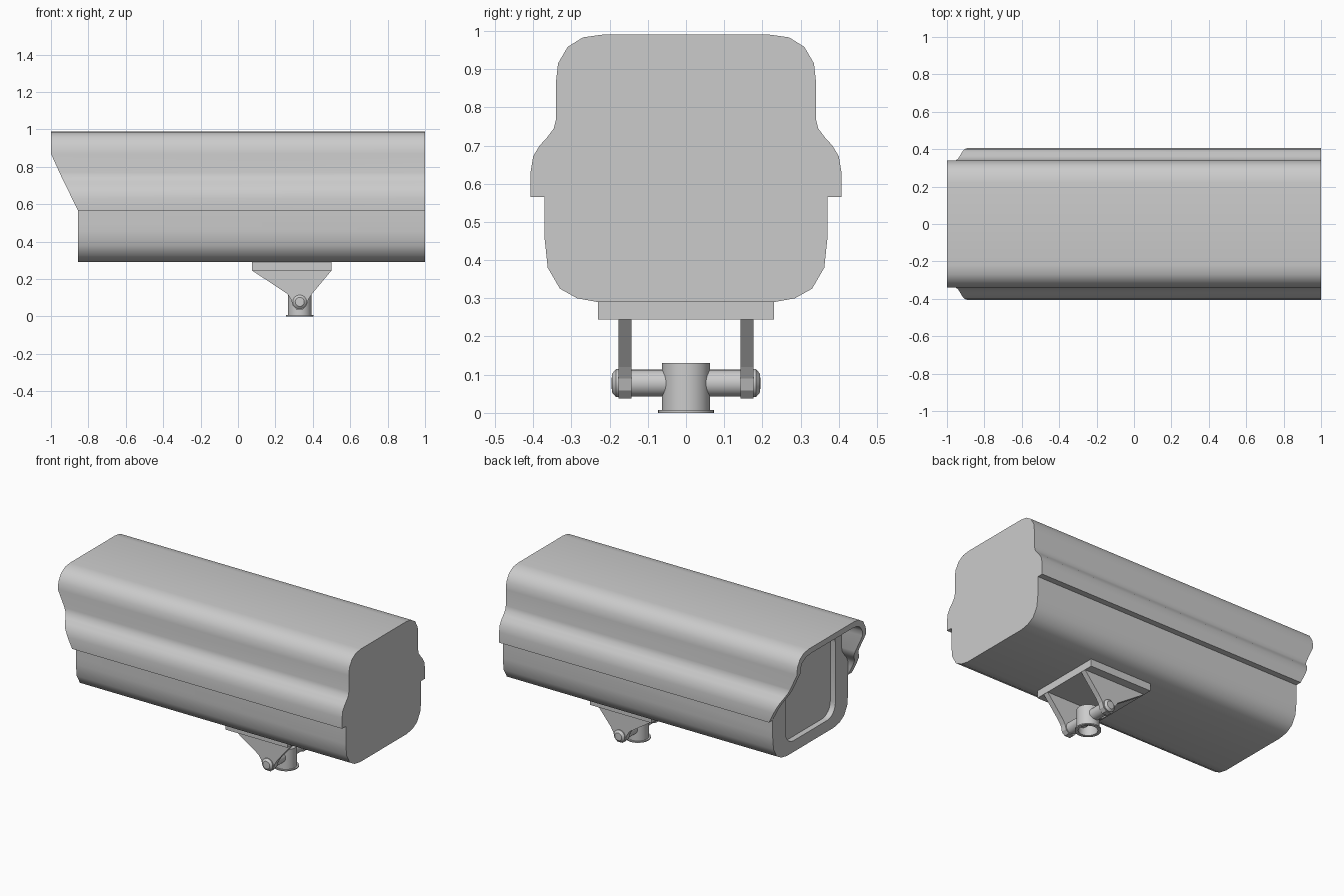
import bpy, bmesh, math
from mathutils import Matrix, Vector

cube = bpy.data.objects.get("Cube")
if cube:
    bpy.data.objects.remove(cube, do_unlink=True)

grey = bpy.data.materials.new("light_grey")
grey.use_nodes = True
grey.diffuse_color = (0.6, 0.6, 0.6, 1)
grey.node_tree.nodes["Principled BSDF"].inputs["Base Color"].default_value = (0.6, 0.6, 0.6, 1)


def make(name, bm):
    bmesh.ops.recalc_face_normals(bm, faces=bm.faces)
    mesh = bpy.data.meshes.new(name)
    bm.to_mesh(mesh)
    bm.free()
    mesh.materials.append(grey)
    obj = bpy.data.objects.new(name, mesh)
    bpy.context.collection.objects.link(obj)
    return obj


def smooth(obj, angle=35):
    bpy.ops.object.select_all(action='DESELECT')
    obj.select_set(True)
    bpy.context.view_layer.objects.active = obj
    bpy.ops.object.shade_smooth_by_angle(angle=math.radians(angle))


def prism(name, points, axis, start, end):
    """Extrude a closed outline along x (points are y, z) or y (points are x, z)."""
    bm = bmesh.new()
    place = (lambda a, b: (start, a, b)) if axis == 'x' else (lambda a, b: (a, start, b))
    face = bm.faces.new([bm.verts.new(place(a, b)) for a, b in points])
    new = bmesh.ops.extrude_face_region(bm, geom=[face])["geom"]
    move = Vector((end - start, 0, 0) if axis == 'x' else (0, end - start, 0))
    bmesh.ops.translate(bm, vec=move, verts=[v for v in new if isinstance(v, bmesh.types.BMVert)])
    return make(name, bm)


def lathe(name, profile, location, lying=False, steps=32):
    """Spin a (radius, height) profile about z, or lay its axis along y."""
    bm = bmesh.new()
    verts = [bm.verts.new((r, 0, z)) for r, z in profile]
    edges = [bm.edges.new(pair) for pair in zip(verts, verts[1:])]
    bmesh.ops.spin(bm, geom=verts + edges, axis=(0, 0, 1), cent=(0, 0, 0),
                   angle=math.tau, steps=steps)
    bmesh.ops.remove_doubles(bm, verts=bm.verts, dist=0.0001)
    turn = Matrix.Rotation(math.pi / 2, 4, 'X') if lying else Matrix.Identity(4)
    bmesh.ops.transform(bm, matrix=Matrix.Translation(location) @ turn, verts=bm.verts)
    obj = make(name, bm)
    smooth(obj)
    return obj


def mirrored(half):
    return half + [(-y, z) for y, z in reversed(half)]


def cut(obj, cutter):
    mod = obj.modifiers.new("cut", 'BOOLEAN')
    mod.operation, mod.solver, mod.object = 'DIFFERENCE', 'EXACT', cutter
    bpy.context.view_layer.objects.active = obj
    bpy.ops.object.modifier_apply(modifier=mod.name)
    bpy.data.objects.remove(cutter, do_unlink=True)


FRONT = -0.855

# Housing: hood and lower tray in one section
outer = mirrored([(.22, .99), (.27, .983), (.31, .958), (.335, .915), (.34, .87), (.34, .77),
                  (.346, .745), (.363, .722), (.383, .70), (.40, .672), (.407, .63),
                  (.407, .565), (.37, .565), (.37, .455), (.362, .38), (.33, .325),
                  (.285, .30), (.23, .29)])
housing = prism("camera_housing", outer, 'x', -1, 1)

# Slanted nose under the hood
cut(housing, prism("nose_cutter", [(-1.1, .87), (-1, .87), (-.95, .76), (-.86, .575),
                                   (FRONT, .565), (FRONT, .2), (-1.1, .2)], 'y', -.6, .6))

# Hollow beneath the hood's overhang
inner = mirrored([(.2, .955), (.25, .95), (.285, .93), (.302, .9), (.305, .87), (.305, .76),
                  (.313, .73), (.335, .70), (.357, .675), (.367, .65), (.37, .62), (.37, .5)])
cut(housing, prism("hollow_cutter", inner, 'x', -1.1, FRONT))

# Recessed window with rounded corners
window = []
for quarter, (sy, cz) in enumerate([(1, .81), (-1, .81), (-1, .44), (1, .44)]):
    for step in range(7):
        a = (quarter + step / 6) * math.pi / 2
        window.append((sy * .165 + .08 * math.cos(a), cz + .08 * math.sin(a)))
cut(housing, prism("window_cutter", window, 'x', -1.1, FRONT + .035))
smooth(housing)

# Mounting plate
prism("mount_plate", [(.075, .245), (.5, .245), (.5, .295), (.075, .295)], 'y', -.23, .23)

# Bracket ears and pin heads on both sides
PIN_X, PIN_Z = .33, .078
ear = [(.075, .246), (.265, .12), (.284, .09), (.293, .058), (.312, .038), (.348, .038),
       (.367, .058), (.376, .09), (.395, .12), (.5, .246)]
for side, s in (("left", -1), ("right", 1)):
    prism(side + "_bracket_ear", ear, 'y', s * .143, s * .177)
    lathe(side + "_pin_head", [(0, -s * .176), (.037, -s * .176), (.037, -s * .183),
                               (.024, -s * .194), (0, -s * .195)], (PIN_X, 0, PIN_Z), True)

# Cross pin
lathe("cross_pin", [(.035, -.15), (.035, -.055), (.035, .055), (.035, .15)],
      (PIN_X, 0, PIN_Z), True)

# Hollow stem with a flange at its foot
lathe("stem", [(0, .13), (.063, .13), (.063, .007), (.073, .007), (.073, 0),
               (.054, 0), (.054, .12), (0, .12)], (PIN_X, 0, 0))
